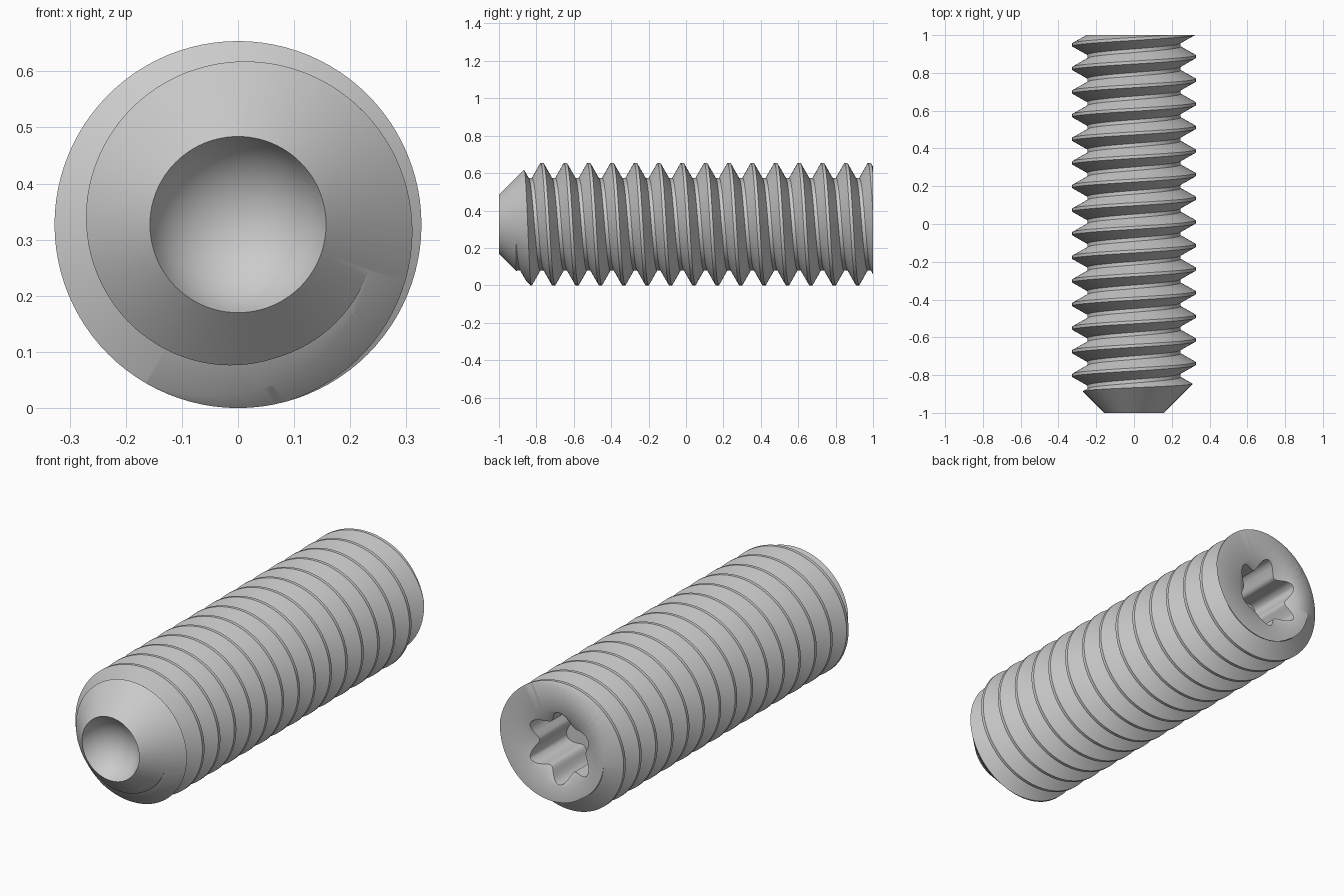
import bpy, bmesh
from math import sin, cos, pi, sqrt, asin

if "Cube" in bpy.data.objects:
    bpy.data.objects.remove(bpy.data.objects["Cube"])

R, ROOT, PITCH, CZ, N = 0.327, 0.247, 0.125, 0.327, 96


def point(r, a, y):
    # Screw axis runs along y; the angle is measured from the top
    return (r * sin(a), y, CZ + r * cos(a))


def finish(name, bm):
    bmesh.ops.remove_doubles(bm, verts=bm.verts, dist=1e-5)
    bmesh.ops.recalc_face_normals(bm, faces=bm.faces)
    me = bpy.data.meshes.new(name)
    bm.to_mesh(me)
    bm.free()
    ob = bpy.data.objects.new(name, me)
    bpy.context.collection.objects.link(ob)
    return ob


def lathe(name, profile, shape=lambda a: 1.0):
    # Closed solid of revolution; profile starts and ends on the axis
    bm = bmesh.new()
    rings = []
    for y, r in profile:
        if r == 0:
            rings.append([bm.verts.new((0, y, CZ))] * N)
        else:
            rings.append([bm.verts.new(point(r * shape(2 * pi * i / N), 2 * pi * i / N, y))
                          for i in range(N)])
    for a, b in zip(rings, rings[1:]):
        for i in range(N):
            k = (i + 1) % N
            bm.faces.new(list(dict.fromkeys((a[i], a[k], b[k], b[i]))))
    return finish(name, bm)


def thread_solid(name, start, turns):
    tooth = [(-0.008, R), (0.008, R), (0.053, ROOT), (0.072, ROOT)]
    rows = [(start + t * PITCH + dy, r) for t in range(turns) for dy, r in tooth]
    rows.append((start + turns * PITCH - 0.008, R))
    bm = bmesh.new()
    grid = [[bm.verts.new(point(r, 2 * pi * i / N, y + PITCH * i / N)) for y, r in rows]
            for i in range(N + 1)]
    for a, b in zip(grid, grid[1:]):
        for j in range(len(rows) - 1):
            bm.faces.new((a[j], a[j + 1], b[j + 1], b[j]))
    bmesh.ops.remove_doubles(bm, verts=bm.verts, dist=1e-5)
    # Close both open ends with a fan (trimmed away later)
    rim = [e for e in bm.edges if e.is_boundary]
    for side in (-1, 1):
        edges = [e for e in rim if e.verts[0].co.y * side > 0]
        apex = bm.verts.new((0, side * 1.6, CZ))
        for e in edges:
            bm.faces.new((e.verts[0], e.verts[1], apex))
    return finish(name, bm)


def boolean(ob, cutter, operation):
    cutter.hide_render = True
    bpy.context.view_layer.objects.active = ob
    mod = ob.modifiers.new("cut", 'BOOLEAN')
    mod.operation, mod.solver, mod.object = operation, 'EXACT', cutter
    bpy.ops.object.modifier_apply(modifier=mod.name)
    bpy.data.objects.remove(cutter)


# Threaded shaft, longer than needed
screw = thread_solid("set_screw", -0.77 - 4 * PITCH, 21)

# Envelope: round cup, 45 degree tip cone, flat back end and socket countersink
rim, depth = 0.157, 0.11
ball = (rim ** 2 + depth ** 2) / (2 * depth)
half = asin(rim / ball)
profile = [(-1 + depth, 0)]
for i in range(1, 11):
    a = half * i / 10
    profile.append((-1 + depth - ball * (1 - cos(a)), ball * sin(a)))
profile += [(-0.7, rim + 0.3), (1, rim + 0.3), (1, 0.184), (0.965, 0.12), (0.965, 0)]
boolean(screw, lathe("envelope", profile), 'INTERSECT')

# Six-lobed drive socket
socket = lathe("socket_cutter", [(0.71, 0), (0.71, 0.153), (1.1, 0.153), (1.1, 0)],
               lambda a: 1 + 0.175 * cos(6 * a))
boolean(screw, socket, 'DIFFERENCE')

# Smooth shading with crisp thread edges
bpy.ops.object.select_all(action='DESELECT')
screw.select_set(True)
bpy.context.view_layer.objects.active = screw
bpy.ops.object.shade_smooth_by_angle(angle=pi / 6)
